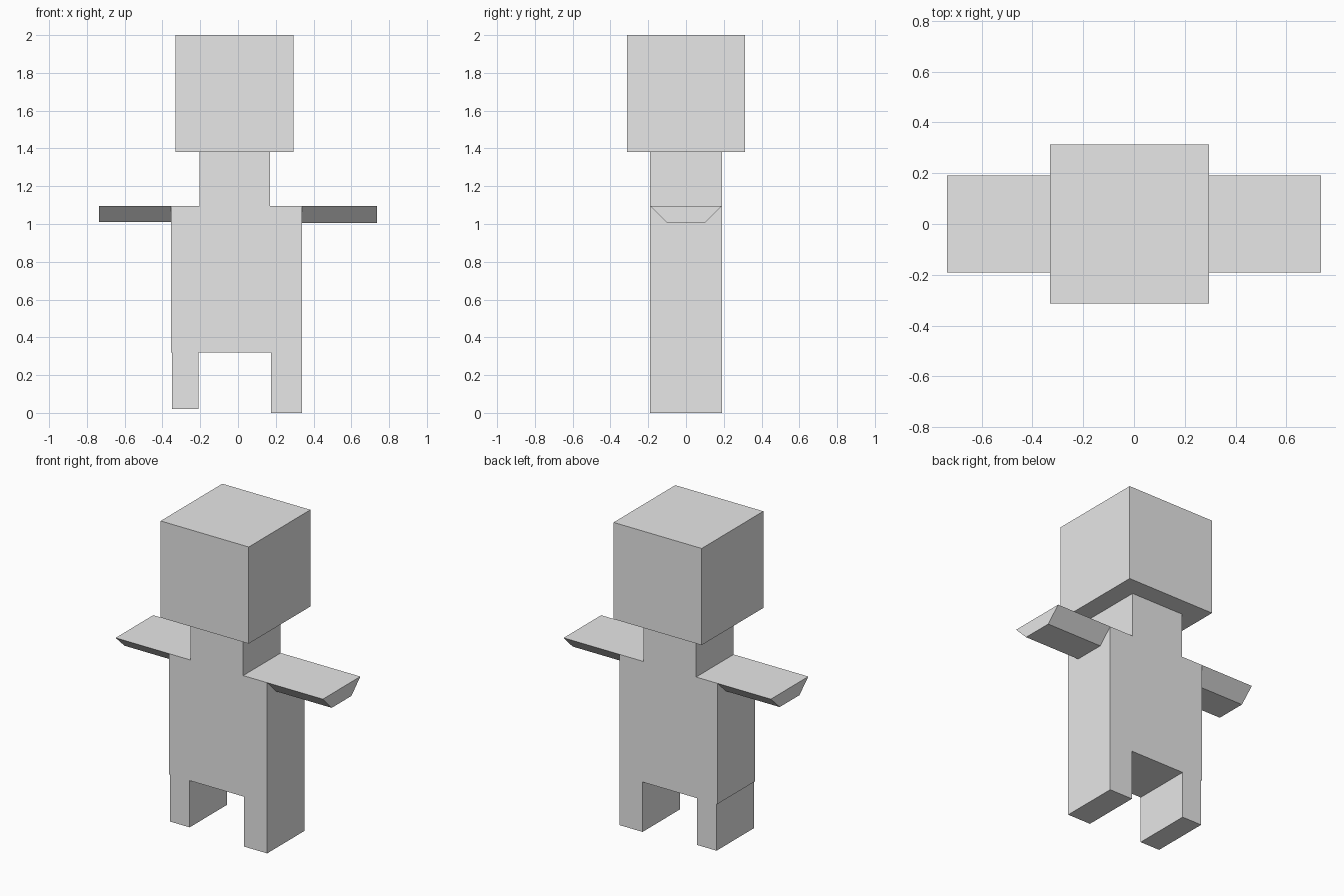
import bpy
import bmesh
from mathutils import Vector

cube = bpy.data.objects.get("Cube")
if cube:
    bpy.data.objects.remove(cube, do_unlink=True)

# Single plain grey
grey = bpy.data.materials.new("plain_grey")
grey.use_nodes = True
colour = (0.8, 0.8, 0.8, 1.0)
grey.diffuse_color = colour
grey.node_tree.nodes["Principled BSDF"].inputs["Base Color"].default_value = colour


def prism(name, profile, sweep):
    """Extrude a closed outline of 3D points along a vector."""
    bm = bmesh.new()
    face = bm.faces.new([bm.verts.new(p) for p in profile])
    result = bmesh.ops.extrude_face_region(bm, geom=[face], use_keep_orig=True)
    moved = [g for g in result["geom"] if isinstance(g, bmesh.types.BMVert)]
    bmesh.ops.translate(bm, verts=moved, vec=Vector(sweep))
    bmesh.ops.recalc_face_normals(bm, faces=bm.faces)
    mesh = bpy.data.meshes.new(name)
    bm.to_mesh(mesh)
    bm.free()
    mesh.materials.append(grey)
    obj = bpy.data.objects.new(name, mesh)
    bpy.context.collection.objects.link(obj)
    return obj


DEPTH = 0.19      # half depth of the body
SHOULDER = 1.095
HIP = 0.32
NECK_TOP = 1.38

# Body: neck, torso and both legs as one silhouette
outline = [
    (-0.205, NECK_TOP), (-0.205, SHOULDER), (-0.355, SHOULDER),
    (-0.355, HIP), (-0.35, HIP), (-0.35, 0.02), (-0.21, 0.02), (-0.21, HIP),
    (0.175, HIP), (0.175, 0), (0.34, 0), (0.34, SHOULDER),
    (0.17, SHOULDER), (0.17, NECK_TOP),
]
prism("body", [(x, -DEPTH, z) for x, z in outline], (0, 2 * DEPTH, 0))

# Head: a cube sitting slightly off centre
left, right, half = -0.33, 0.295, 0.3125
prism("head",
      [(left, -half, NECK_TOP), (right, -half, NECK_TOP),
       (right, half, NECK_TOP), (left, half, NECK_TOP)],
      (0, 0, 2 - NECK_TOP))

# Arms: wedge section, wide on top and narrow below
for name, start, end, bottom in (("right_arm", -0.355, -0.735, 1.01),
                                 ("left_arm", 0.34, 0.735, 1.005)):
    section = [(start, -DEPTH, SHOULDER), (start, DEPTH, SHOULDER),
               (start, 0.1, bottom), (start, -0.1, bottom)]
    prism(name, section, (end - start, 0, 0))
